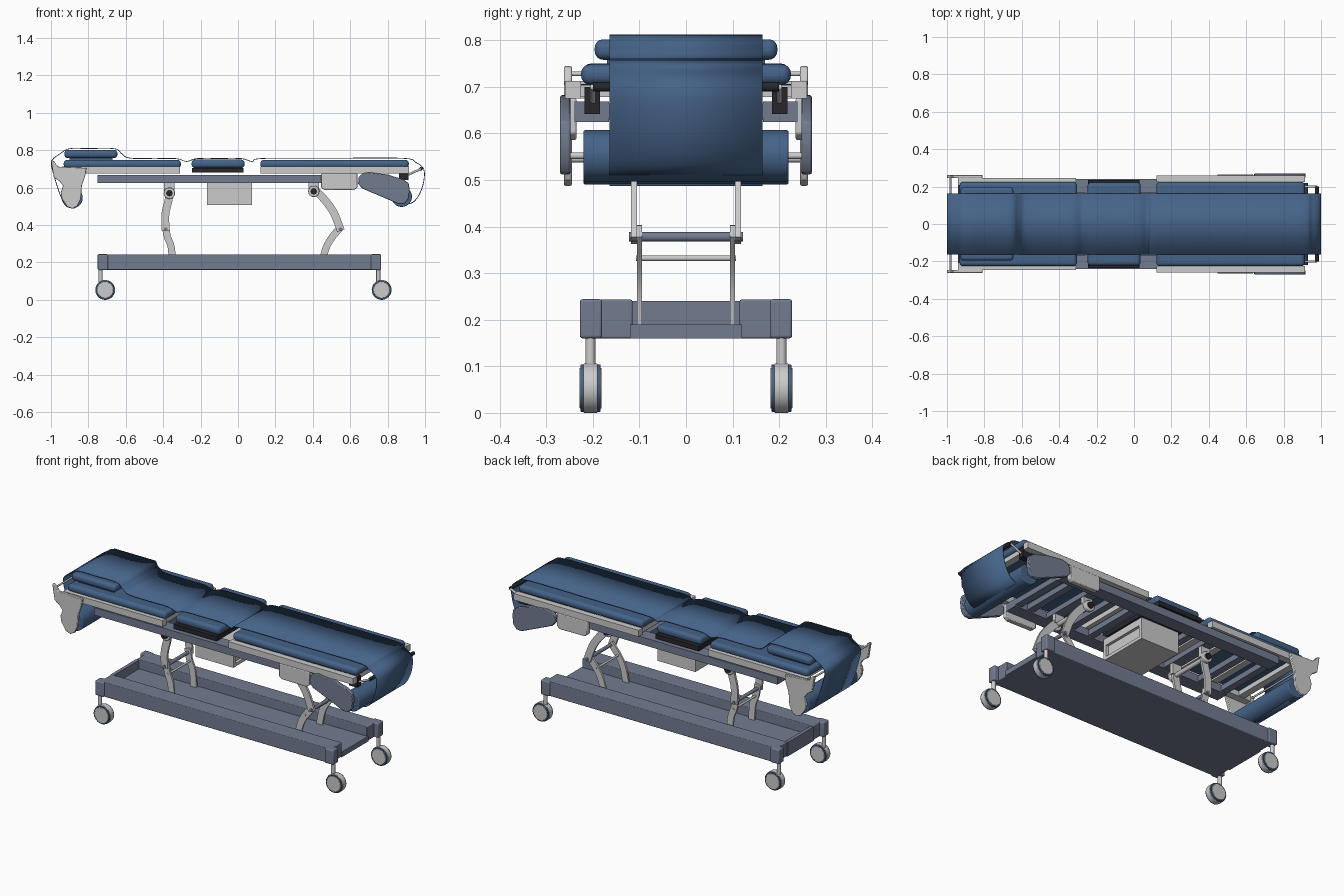
import bpy, bmesh, math
from mathutils import Vector

if "Cube" in bpy.data.objects:
    bpy.data.objects.remove(bpy.data.objects["Cube"])


def mat(name, rgb):
    m = bpy.data.materials.new(name)
    m.diffuse_color = (*rgb, 1)
    m.use_nodes = True
    m.node_tree.nodes["Principled BSDF"].inputs["Base Color"].default_value = m.diffuse_color
    return m


BLUE = mat("blue_vinyl", (0.06, 0.125, 0.25))
SLATE = mat("slate_paint", (0.17, 0.20, 0.28))
BLACK = mat("black_plastic", (0.02, 0.02, 0.025))


def finish(name, bm, m=None, bevel=0, segs=3, mirror=False):
    bmesh.ops.recalc_face_normals(bm, faces=bm.faces)
    me = bpy.data.meshes.new(name)
    bm.to_mesh(me)
    bm.free()
    ob = bpy.data.objects.new(name, me)
    bpy.context.collection.objects.link(ob)
    if m:
        me.materials.append(m)
    if bevel:
        b = ob.modifiers.new("bevel", "BEVEL")
        b.width, b.segments, b.limit_method = bevel, segs, "ANGLE"
        b.angle_limit = math.radians(40)
    if mirror:
        mi = ob.modifiers.new("mirror", "MIRROR")
        mi.use_axis = (False, True, False)
    bpy.context.view_layer.objects.active = ob
    ob.select_set(True)
    bpy.ops.object.shade_smooth_by_angle(angle=math.radians(35))
    ob.select_set(False)
    return ob


def prism(name, pts, y0, y1, m=None, **kw):
    """Side profile in x-z, extruded from y0 to y1."""
    bm = bmesh.new()
    f = bm.faces.new([bm.verts.new((x, y0, z)) for x, z in pts])
    ex = bmesh.ops.extrude_face_region(bm, geom=[f], use_keep_orig=True)
    bmesh.ops.translate(bm, vec=(0, y1 - y0, 0),
                        verts=[v for v in ex["geom"] if isinstance(v, bmesh.types.BMVert)])
    return finish(name, bm, m, **kw)


def box(name, x0, x1, y0, y1, z0, z1, m=None, **kw):
    return prism(name, [(x0, z0), (x1, z0), (x1, z1), (x0, z1)], y0, y1, m, **kw)


def rod(name, a, b, r, m=None, sides=24, **kw):
    a, b = Vector(a), Vector(b)
    bm = bmesh.new()
    bmesh.ops.create_cone(bm, cap_ends=True, segments=sides, radius1=r, radius2=r, depth=(b - a).length)
    q = Vector((0, 0, 1)).rotation_difference(b - a)
    for v in bm.verts:
        v.co = q @ v.co + (a + b) / 2
    return finish(name, bm, m, **kw)


def smooth_path(pts, n=5):
    """Catmull-Rom resampling of a short path."""
    p = [Vector(q) for q in pts]
    p = [2 * p[0] - p[1]] + p + [2 * p[-1] - p[-2]]
    out = []
    for i in range(1, len(p) - 2):
        a, b, c, d = p[i - 1:i + 3]
        for k in range(n):
            t = k / n
            out.append(0.5 * (2 * b + (c - a) * t + (2 * a - 5 * b + 4 * c - d) * t * t
                              + (3 * b - a - 3 * c + d) * t ** 3))
    return out + [p[-2]]


def arm(name, path, w, y0, y1):
    """Curved flat bar of width w following an x-z path."""
    p = smooth_path(path)
    left, right = [], []
    for i, q in enumerate(p):
        t = (p[min(i + 1, len(p) - 1)] - p[max(i - 1, 0)]).normalized()
        n = Vector((-t.y, t.x)) * w / 2
        left.append(q + n)
        right.append(q - n)
    return prism(name, left + right[::-1], y0, y1, mirror=True)


# Casters
for side, px, wx in (("left", -0.735, -0.71), ("right", 0.75, 0.768)):
    yc = 0.205
    for part, r, h, m in (("tyre", 0.053, 0.015, None), ("rim", 0.051, 0.0215, BLUE), ("hub", 0.044, 0.0235, None)):
        rod(f"{side}_caster_{part}", (wx, yc - h, 0.053), (wx, yc + h, 0.053), r, m, 40,
            mirror=True, bevel=0.002, segs=2)
    rod(f"{side}_caster_post", (px, yc, 0.06), (px, yc, 0.17), 0.011, mirror=True)
    box(f"{side}_base_corner", px - 0.015 if side == "left" else 0.71,
        -0.695 if side == "left" else 0.765, 0.18, 0.228, 0.16, 0.244, SLATE, mirror=True, bevel=0.006)

# Base tray with raised side rails
box("base_deck", -0.73, 0.745, -0.12, 0.12, 0.16, 0.19, SLATE)
box("base_rail", -0.725, 0.74, 0.115, 0.22, 0.16, 0.243, SLATE, mirror=True, bevel=0.004)
box("base_end_wall", -0.73, -0.71, -0.116, 0.116, 0.16, 0.24, SLATE)

# Lifting arms, pivots and cross rods
arm("left_upper_arm", [(-0.362, 0.625), (-0.37, 0.54), (-0.388, 0.46), (-0.387, 0.37)], 0.042, 0.105, 0.118)
arm("left_lower_arm", [(-0.388, 0.40), (-0.378, 0.34), (-0.357, 0.28), (-0.35, 0.185)], 0.038, 0.094, 0.105)
arm("right_upper_arm", [(0.395, 0.60), (0.45, 0.55), (0.51, 0.47), (0.55, 0.37)], 0.042, 0.105, 0.118)
arm("right_lower_arm", [(0.55, 0.39), (0.50, 0.33), (0.468, 0.27), (0.45, 0.185)], 0.038, 0.094, 0.105)
for side, tx, tz, ex, lx in (("left", -0.367, 0.57, -0.387, -0.375), ("right", 0.405, 0.58, 0.548, 0.50)):
    rod(f"{side}_pivot_knob", (tx, 0.118, tz), (tx, 0.14, tz), 0.03, mirror=True, bevel=0.004)
    rod(f"{side}_pivot_bolt", (tx, 0.14, tz), (tx, 0.148, tz), 0.017, BLACK, mirror=True)
    rod(f"{side}_top_rod", (tx, -0.12, tz), (tx, 0.12, tz), 0.012)
    rod(f"{side}_elbow_rod", (ex, -0.122, 0.378), (ex, 0.122, 0.378), 0.010, SLATE)
    rod(f"{side}_lower_rod", (lx, -0.107, 0.332), (lx, 0.107, 0.332), 0.006)
    box(f"{side}_pivot_bracket", tx - 0.028, tx + 0.028, 0.10, 0.123, tz, 0.635, mirror=True)
    box(f"{side}_pivot_crossbar", tx - 0.03, tx + 0.03, -0.17, 0.17, 0.63, 0.66, SLATE)

# Upper frame with cross slats
box("upper_side_rail", -0.75, 0.64, 0.165, 0.24, 0.625, 0.668, SLATE, mirror=True)
for i, x in enumerate((-0.73, -0.58, -0.24, 0.14, 0.27, 0.54, 0.62)):
    box(f"frame_slat_{i + 1}", x - 0.02, x + 0.02, -0.17, 0.17, 0.632, 0.664, SLATE)

# Control box with recessed end panel
box("control_box", -0.165, 0.06, -0.15, 0.15, 0.507, 0.63)
for nm, y0, y1, z0, z1 in (("bottom", -0.15, 0.15, 0.507, 0.525), ("top", -0.15, 0.15, 0.59, 0.63),
                           ("front", -0.15, -0.13, 0.525, 0.59), ("back", 0.13, 0.15, 0.525, 0.59)):
    box(f"control_box_lip_{nm}", 0.06, 0.076, y0, y1, z0, z1)

# Cushion supports and cushions
box("leg_support_rail", 0.12, 0.915, 0.225, 0.26, 0.675, 0.712, mirror=True)
box("back_support_rail", -0.94, -0.31, 0.205, 0.245, 0.675, 0.712, mirror=True)
for i, x in enumerate((-0.88, -0.68, -0.48, -0.34, 0.15, 0.35, 0.55, 0.75, 0.88)):
    box(f"support_slat_{i + 1}", x - 0.02, x + 0.02, -0.23, 0.23, 0.678, 0.704)
box("seat_tray", -0.245, 0.03, -0.235, 0.235, 0.68, 0.706, BLACK)
for nm, x0, x1, y, z0, z1 in (("leg", 0.12, 0.913, 0.225, 0.705, 0.748), ("seat", -0.248, 0.035, 0.222, 0.705, 0.75),
                              ("back", -0.932, -0.305, 0.225, 0.705, 0.748), ("head", -0.928, -0.645, 0.196, 0.758, 0.802)):
    box(f"{nm}_cushion", x0, x1, -y, y, z0, z1, BLUE, bevel=0.018, segs=4)
box("head_cushion_spacer", -0.90, -0.67, -0.17, 0.17, 0.745, 0.762, BLUE)

# Thin belt running over the cushions down to the rollers
path = smooth_path([(-0.875, 0.489), (-0.92, 0.503), (-0.95, 0.56), (-0.985, 0.67), (-0.997, 0.74), (-0.95, 0.782),
                    (-0.90, 0.808), (-0.80, 0.809), (-0.66, 0.808), (-0.62, 0.78), (-0.58, 0.758), (-0.45, 0.755),
                    (-0.33, 0.755), (-0.275, 0.74), (-0.22, 0.755), (-0.1, 0.756), (0.02, 0.755), (0.075, 0.74),
                    (0.13, 0.756), (0.5, 0.757), (0.88, 0.757), (0.95, 0.735), (0.992, 0.70), (0.994, 0.64),
                    (0.975, 0.575), (0.94, 0.525), (0.89, 0.507)])
bm = bmesh.new()
rows = [(bm.verts.new((p.x, -0.164, p.y)), bm.verts.new((p.x, 0.164, p.y))) for p in path]
for a, b in zip(rows, rows[1:]):
    bm.faces.new((a[0], a[1], b[1], b[0]))
belt = finish("belt_sheet", bm, BLUE)
s = belt.modifiers.new("thickness", "SOLIDIFY")
s.thickness, s.offset = 0.004, 0

# Rollers and shafts
for side, x, z in (("left", -0.885, 0.545), ("right", 0.875, 0.552)):
    rod(f"{side}_roller", (x, -0.22, z), (x, 0.22, z), 0.055, BLUE, 48, bevel=0.004)
    rod(f"{side}_roller_shaft", (x, -0.25, z), (x, 0.25, z), 0.007)

# Side plates at both ends
prism("head_side_plate", [(-1.0, 0.745), (-0.985, 0.742), (-0.962, 0.712), (-0.81, 0.705), (-0.815, 0.67),
                          (-0.835, 0.61), (-0.84, 0.54), (-0.86, 0.50), (-0.885, 0.487), (-0.912, 0.497),
                          (-0.942, 0.54), (-0.948, 0.575), (-0.935, 0.61), (-0.955, 0.635), (-0.985, 0.655)],
      0.245, 0.262, mirror=True, bevel=0.003, segs=2)
prism("foot_side_plate", [(0.645, 0.655), (0.665, 0.675), (0.70, 0.682), (0.80, 0.67), (0.88, 0.645), (0.912, 0.625),
                          (0.918, 0.59), (0.912, 0.54), (0.892, 0.515), (0.86, 0.512), (0.665, 0.595), (0.642, 0.62)],
      0.248, 0.27, SLATE, mirror=True, bevel=0.004, segs=2)
prism("rail_end_cover", [(0.445, 0.60), (0.46, 0.588), (0.62, 0.586), (0.638, 0.60), (0.638, 0.675), (0.445, 0.675)],
      0.235, 0.264, mirror=True, bevel=0.004, segs=2)

# End guide bars and brackets
rod("head_guide_bar", (-0.982, -0.25, 0.728), (-0.982, 0.25, 0.728), 0.005)
rod("foot_guide_bar", (0.978, -0.2, 0.70), (0.978, 0.2, 0.70), 0.010, BLACK)
rod("foot_guide_arm", (0.90, 0.20, 0.665), (0.978, 0.20, 0.70), 0.006, mirror=True)
box("foot_guide_block", 0.86, 0.912, 0.185, 0.218, 0.642, 0.70, BLACK, mirror=True)
